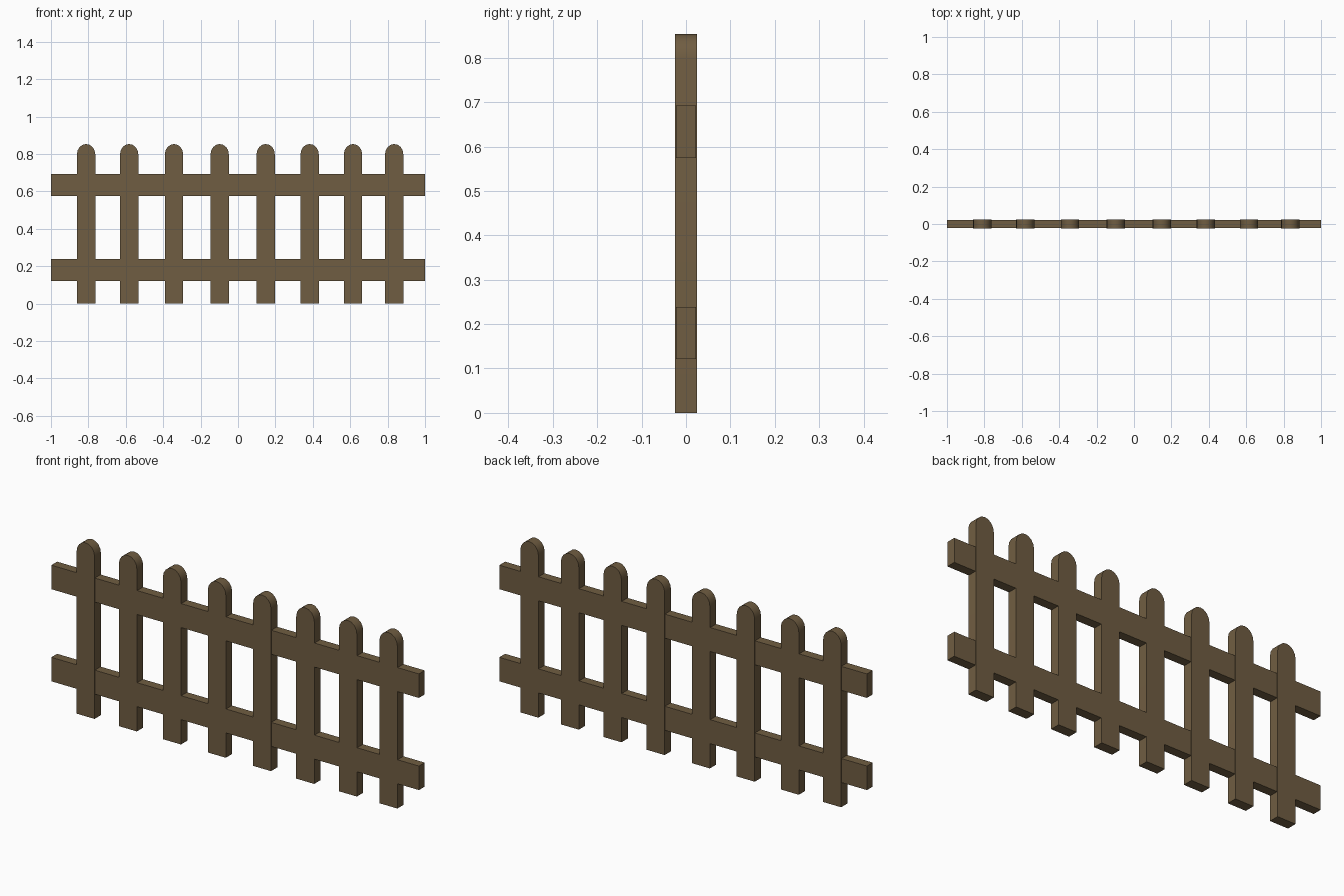
import bpy, bmesh, math

if "Cube" in bpy.data.objects:
    bpy.data.objects.remove(bpy.data.objects["Cube"])

wood = bpy.data.materials.new("brown wood")
wood.diffuse_color = (0.162, 0.110, 0.054, 1)
wood.use_nodes = True
wood.node_tree.nodes["Principled BSDF"].inputs["Base Color"].default_value = wood.diffuse_color


def extruded(name, profile, half_depth, smooth_angle=0):
    """Extrude an x-z outline along y, symmetric about y = 0."""
    bm = bmesh.new()
    front = [bm.verts.new((x, -half_depth, z)) for x, z in profile]
    back = [bm.verts.new((x, half_depth, z)) for x, z in profile]
    bm.faces.new(front)
    bm.faces.new(back[::-1])
    n = len(profile)
    for i in range(n):
        j = (i + 1) % n
        bm.faces.new((front[j], front[i], back[i], back[j]))
    bmesh.ops.recalc_face_normals(bm, faces=bm.faces)
    # smooth only the gently turning edges of the rounded tops
    for f in bm.faces:
        f.smooth = smooth_angle > 0
    for e in bm.edges:
        e.smooth = e.calc_face_angle(0) < smooth_angle
    mesh = bpy.data.meshes.new(name)
    bm.to_mesh(mesh)
    bm.free()
    mesh.materials.append(wood)
    obj = bpy.data.objects.new(name, mesh)
    bpy.context.collection.objects.link(obj)
    return obj


# horizontal rails
for name, z0, z1 in (("lower_rail", 0.121, 0.239), ("upper_rail", 0.574, 0.692)):
    extruded(name, [(-1, z0), (1, z0), (1, z1), (-1, z1)], 0.0225)

# round-topped pickets, slightly unevenly spaced
W, TOP, ROUND, SEG = 0.049, 0.853, 0.055, 8
for i, cx in enumerate((-0.812, -0.582, -0.342, -0.098, 0.148, 0.383, 0.615, 0.835)):
    arc = []
    for k in range(SEG + 1):
        a = math.pi * k / SEG
        arc.append((cx + W * math.cos(a), TOP - ROUND + ROUND * math.sin(a)))
    extruded(f"picket_{i + 1}", [(cx - W, 0), (cx + W, 0)] + arc, 0.0245, math.radians(40))
